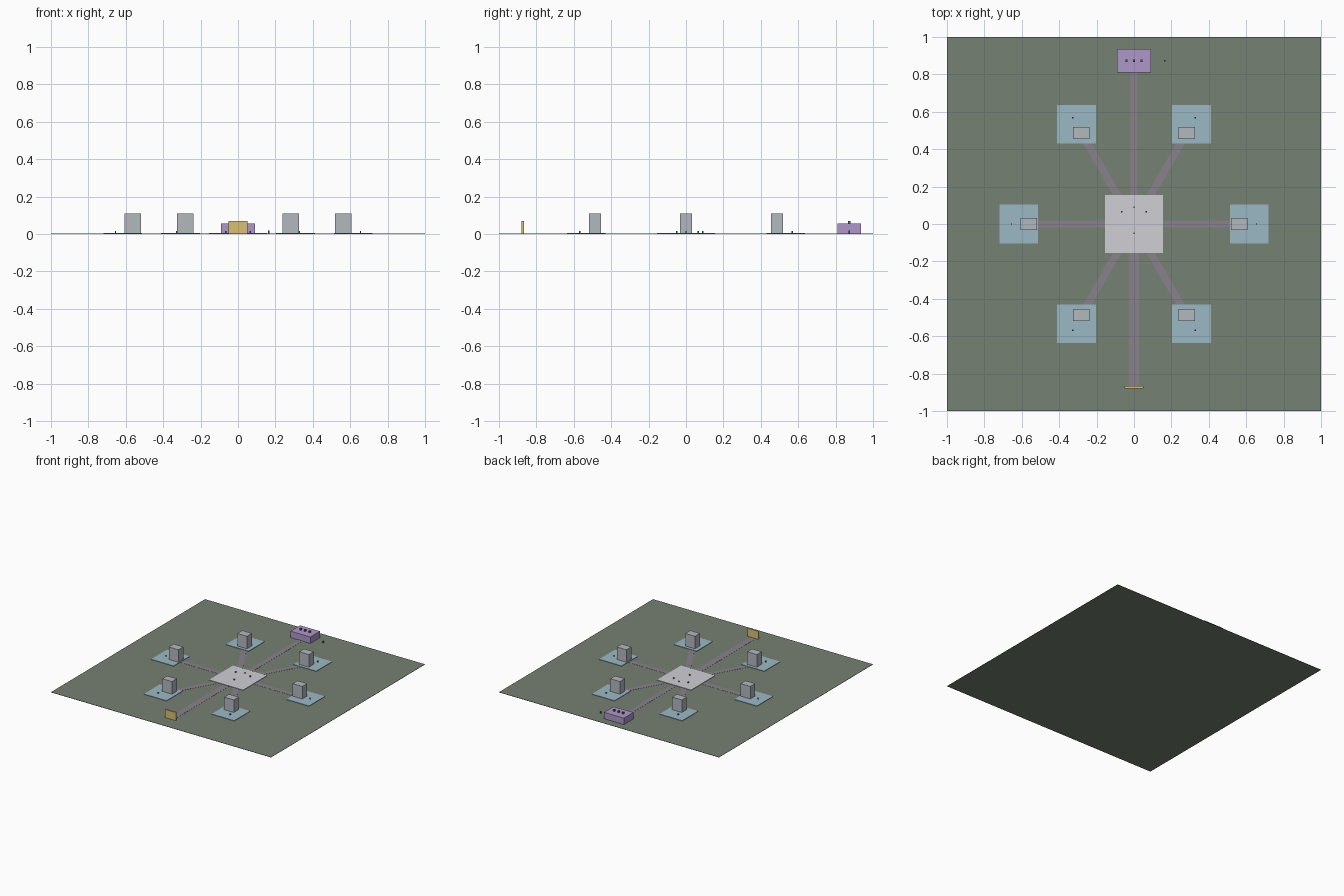
import bpy, bmesh
from math import cos, sin, pi, radians

if "Cube" in bpy.data.objects:
    bpy.data.objects.remove(bpy.data.objects["Cube"])

def mat(name, rgb):
    m = bpy.data.materials.new(name)
    m.diffuse_color = (*rgb, 1)
    m.use_nodes = True
    m.node_tree.nodes["Principled BSDF"].inputs["Base Color"].default_value = m.diffuse_color
    return m

GREEN = mat("grass", (0.18, 0.22, 0.17))
BLUE = mat("pad_blue", (0.33, 0.48, 0.56))
PATH = mat("path_mauve", (0.25, 0.22, 0.26))
PLAZA = mat("plaza_pale", (0.62, 0.62, 0.66))
STONE = mat("block_grey", (0.45, 0.48, 0.52))
PURPLE = mat("stage_purple", (0.42, 0.31, 0.58))
GOLD = mat("gate_gold", (0.70, 0.52, 0.17))
DARK = mat("marker_dark", (0.10, 0.11, 0.12))

TOP = 0.002   # ground surface height

def box(name, x, y, z0, z1, sx, sy, material, rot=0):
    """Box centred on x, y, spanning z0 to z1."""
    bm = bmesh.new()
    bmesh.ops.create_cube(bm, size=1)
    bmesh.ops.scale(bm, vec=(sx, sy, z1 - z0), verts=bm.verts)
    me = bpy.data.meshes.new(name)
    bm.to_mesh(me)
    bm.free()
    me.materials.append(material)
    ob = bpy.data.objects.new(name, me)
    ob.location = (x, y, (z0 + z1) / 2)
    ob.rotation_euler.z = rot
    bpy.context.collection.objects.link(ob)
    return ob

def radial_path(name, angle, r0, r1, width):
    """Thin walkway running outward from the centre."""
    r = (r0 + r1) / 2
    box(name, r * cos(angle), r * sin(angle), 0.001, TOP + 0.001,
        r1 - r0, width, PATH, angle)

# ground and central plaza
box("ground", 0, 0, 0, TOP, 2, 2, GREEN)
box("plaza", 0, 0, TOP - 0.001, 0.006, 0.31, 0.31, PLAZA)

# six plots around the plaza: pad, block, marker and walkway
for i in range(6):
    a = i * pi / 3
    c, s = cos(a), sin(a)
    box(f"pad_{i}", 0.615 * c, 0.615 * s, TOP - 0.001, 0.006, 0.206, 0.206, BLUE)
    box(f"block_{i}", 0.563 * c, 0.563 * s, 0.004, 0.109, 0.088, 0.064, STONE)
    box(f"marker_{i}", 0.655 * c, 0.655 * s, 0.004, 0.016, 0.007, 0.007, DARK)
    radial_path(f"walkway_{i}", a, 0.12, 0.55, 0.04)

# main avenue to the stage and to the gate
radial_path("stage_walkway", radians(90), 0.12, 0.82, 0.04)
radial_path("gate_walkway", radians(-90), 0.12, 0.875, 0.055)

# raised stage with three posts, plus a marker beside it
box("stage", 0, 0.873, TOP - 0.001, 0.055, 0.18, 0.124, PURPLE)
for i in (-1, 0, 1):
    box(f"stage_post_{i + 1}", i * 0.04, 0.873, 0.054, 0.069, 0.012, 0.012, DARK)
box("stage_side_marker", 0.164, 0.873, 0.001, 0.019, 0.008, 0.008, DARK)

# entrance gate
box("gate", 0, -0.873, 0.001, 0.069, 0.1, 0.012, GOLD)

# markers standing on the plaza
for i, (x, y) in enumerate([(0, 0.09), (-0.065, 0.065), (0.065, 0.065), (0, -0.05)]):
    box(f"plaza_marker_{i}", x, y, 0.004, 0.016, 0.007, 0.007, DARK)
